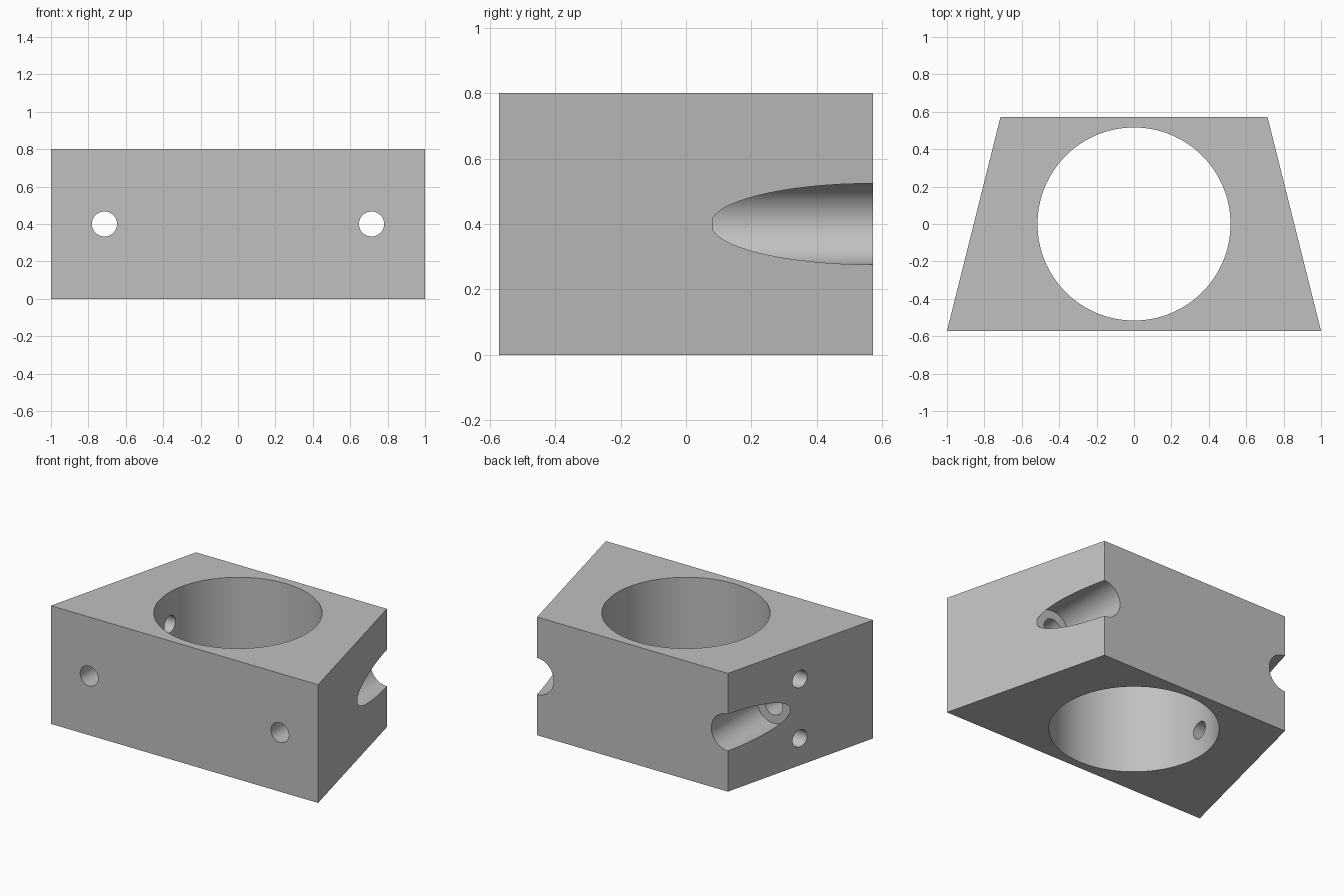
import bpy, bmesh, math
from mathutils import Vector

cube = bpy.data.objects.get("Cube")
if cube:
    bpy.data.objects.remove(cube, do_unlink=True)

HEIGHT, DEPTH = 0.8, 0.572       # full height, half depth
FRONT, BACK = 1.0, 0.714         # half widths
MID = HEIGHT / 2

grey = bpy.data.materials.new("plain grey")
grey.use_nodes = True
colour = (0.53, 0.53, 0.53, 1)
grey.diffuse_color = colour
grey.node_tree.nodes["Principled BSDF"].inputs["Base Color"].default_value = colour


def add_object(name, bm):
    bmesh.ops.recalc_face_normals(bm, faces=bm.faces)
    mesh = bpy.data.meshes.new(name)
    bm.to_mesh(mesh)
    bm.free()
    mesh.materials.append(grey)
    obj = bpy.data.objects.new(name, mesh)
    bpy.context.collection.objects.link(obj)
    return obj


def cylinder(name, start, end, radius, sides=64):
    start, end = Vector(start), Vector(end)
    axis = end - start
    bm = bmesh.new()
    bmesh.ops.create_cone(bm, cap_ends=True, segments=sides, radius1=radius,
                          radius2=radius, depth=axis.length)
    bm.transform(axis.to_track_quat('Z', 'Y').to_matrix().to_4x4())
    bmesh.ops.translate(bm, verts=bm.verts, vec=(start + end) / 2)
    obj = add_object(name, bm)
    obj.hide_render = True
    return obj


# Tapered block: trapezoid profile raised to full height
bm = bmesh.new()
profile = [(-FRONT, -DEPTH), (FRONT, -DEPTH), (BACK, DEPTH), (-BACK, DEPTH)]
base = bm.faces.new([bm.verts.new((x, y, 0)) for x, y in profile])
raised = bmesh.ops.extrude_face_region(bm, geom=[base])["geom"]
bmesh.ops.translate(bm, verts=[v for v in raised if isinstance(v, bmesh.types.BMVert)],
                    vec=(0, 0, HEIGHT))
block = add_object("clamp_block", bm)

# Large vertical bore
cutters = [cylinder("main_bore", (0, 0, -0.1), (0, 0, HEIGHT + 0.1), 0.516, 128)]

# Bolt holes with wide counterbores opening at the back corners
for side, sign in (("left", 1), ("right", -1)):
    x = sign * BACK
    cutters.append(cylinder(side + "_counterbore", (x, 0.083, MID), (x, 0.8, MID), 0.124))
    cutters.append(cylinder(side + "_bolt_hole", (x, -0.8, MID), (x, 0.3, MID), 0.067))

# Two small cross holes through one side wall into the bore
for level, z in (("lower", 0.182), ("upper", 0.583)):
    cutters.append(cylinder(level + "_side_hole", (-1.2, 0.005, z), (-0.2, 0.005, z), 0.058))

# Cut everything out, then discard the cutters
bpy.ops.object.select_all(action='DESELECT')
bpy.context.view_layer.objects.active = block
block.select_set(True)
for cutter in cutters:
    cut = block.modifiers.new(cutter.name, 'BOOLEAN')
    cut.operation = 'DIFFERENCE'
    cut.solver = 'EXACT'
    cut.object = cutter
    bpy.ops.object.modifier_apply(modifier=cut.name)
    bpy.data.objects.remove(cutter, do_unlink=True)

bpy.ops.object.shade_smooth_by_angle(angle=math.radians(30))
